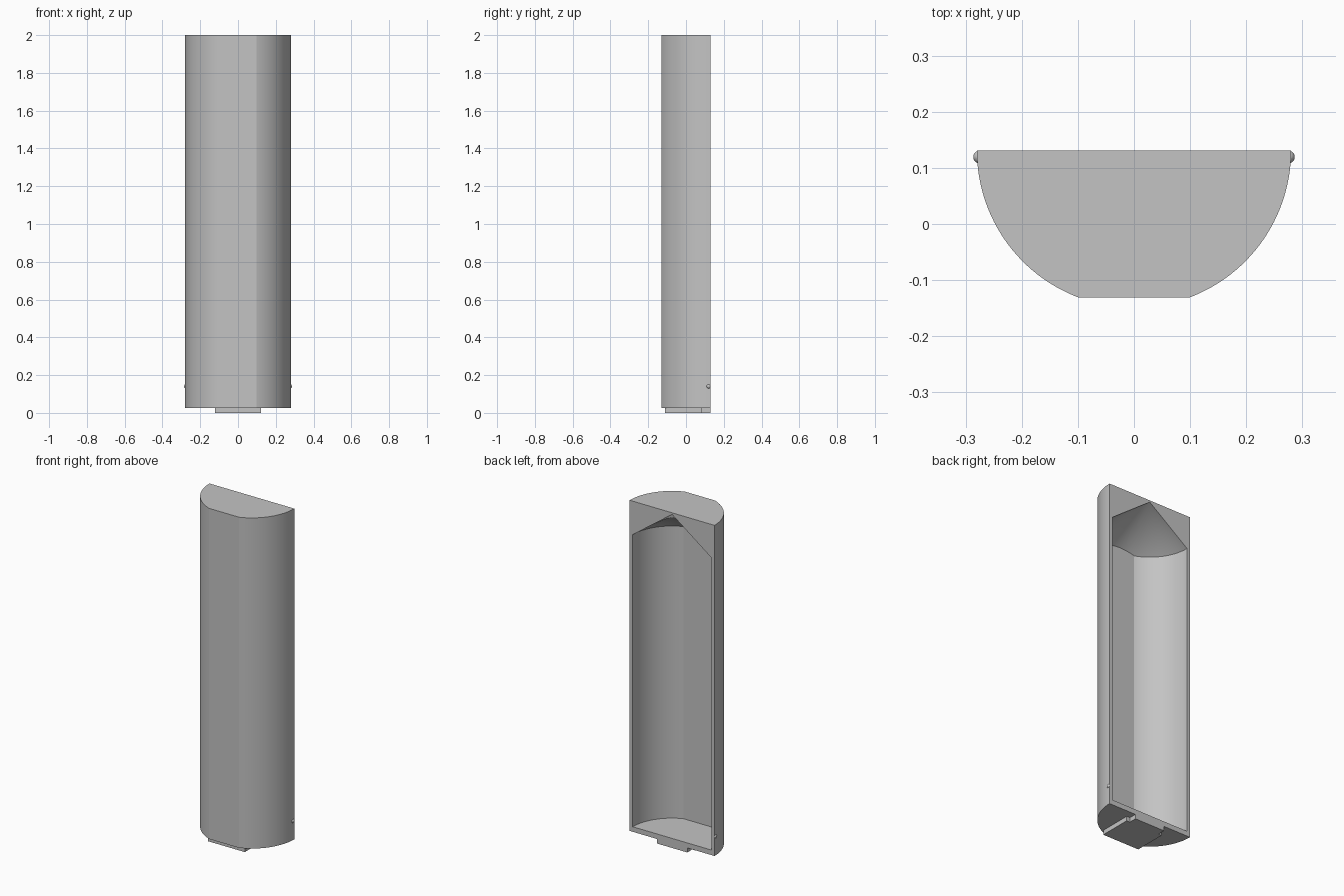
import bpy, bmesh, math
from mathutils import Vector

if "Cube" in bpy.data.objects:
    bpy.data.objects.remove(bpy.data.objects["Cube"], do_unlink=True)

BACK, FRONT = 0.131, -0.131
RADIUS, WALL = 0.28, 0.02
BASE, TOP = 0.027, 2.0

grey = bpy.data.materials.new("plain grey")
grey.use_nodes = True
COLOUR = (0.55, 0.55, 0.55, 1)
grey.diffuse_color = COLOUR
grey.node_tree.nodes["Principled BSDF"].inputs["Base Color"].default_value = COLOUR


def make_object(name, bm):
    bmesh.ops.recalc_face_normals(bm, faces=bm.faces)
    mesh = bpy.data.meshes.new(name)
    bm.to_mesh(mesh)
    bm.free()
    mesh.materials.append(grey)
    obj = bpy.data.objects.new(name, mesh)
    bpy.context.collection.objects.link(obj)
    return obj


def prism(name, outline, low, high):
    bm = bmesh.new()
    face = bm.faces.new([bm.verts.new((x, y, low)) for x, y in outline])
    new = bmesh.ops.extrude_face_region(bm, geom=[face])["geom"]
    bmesh.ops.translate(bm, vec=(0, 0, high - low),
                        verts=[v for v in new if isinstance(v, bmesh.types.BMVert)])
    return make_object(name, bm)


def smooth(obj):
    bpy.ops.object.select_all(action="DESELECT")
    obj.select_set(True)
    bpy.context.view_layer.objects.active = obj
    bpy.ops.object.shade_smooth_by_angle(angle=math.radians(15))


# Half-round body with a narrow flat along its front
flat = math.acos((BACK - FRONT) / RADIUS)
steps = 28
outline = []
for side in (1, -1):
    arc = [(side * RADIUS * math.cos(a), BACK - RADIUS * math.sin(a))
           for a in [(math.pi / 2 - flat) * i / steps for i in range(steps + 1)]]
    outline += arc if side == 1 else arc[::-1]
body = prism("body_shell", outline, BASE, TOP)

# Hollow with a conical roof and a flat front wall, open to the back
bm = bmesh.new()
inner = RADIUS - WALL
points = [(0, 0.057), (inner, 0.057), (inner, 1.8), (0, 1.99)]
verts = [bm.verts.new((r, BACK, z)) for r, z in points]
edges = [bm.edges.new(pair) for pair in zip(verts, verts[1:])]
bmesh.ops.spin(bm, geom=verts + edges, cent=(0, BACK, 0), axis=(0, 0, 1),
               angle=math.tau, steps=96)
bmesh.ops.remove_doubles(bm, verts=bm.verts, dist=0.0001)
cut = bmesh.ops.bisect_plane(bm, geom=bm.verts[:] + bm.edges[:] + bm.faces[:],
                             plane_co=(0, FRONT + WALL, 0), plane_no=(0, -1, 0),
                             clear_outer=True)
bmesh.ops.holes_fill(bm, edges=[e for e in bm.edges if e.is_boundary])
cutter = make_object("hollow_cutter", bm)
cutter.hide_render = True

mod = body.modifiers.new("hollow", "BOOLEAN")
mod.operation = "DIFFERENCE"
mod.solver = "EXACT"
mod.object = cutter
bpy.context.view_layer.objects.active = body
bpy.ops.object.modifier_apply(modifier=mod.name)
bpy.data.objects.remove(cutter, do_unlink=True)
smooth(body)

# Mounting foot, stepped in at the back
half = [(0.122, -0.11), (0.122, 0.085), (0.1, 0.085), (0.1, BACK)]
prism("mounting_foot", half + [(-x, y) for x, y in half[::-1]], 0, BASE + 0.002)

# Small round side pins
for name, side in (("left_pin", 1), ("right_pin", -1)):
    bm = bmesh.new()
    bmesh.ops.create_uvsphere(bm, u_segments=20, v_segments=12, radius=0.0115)
    bmesh.ops.translate(bm, verts=bm.verts, vec=Vector((side * 0.275, 0.1195, 0.14)))
    pin = make_object(name, bm)
    smooth(pin)
